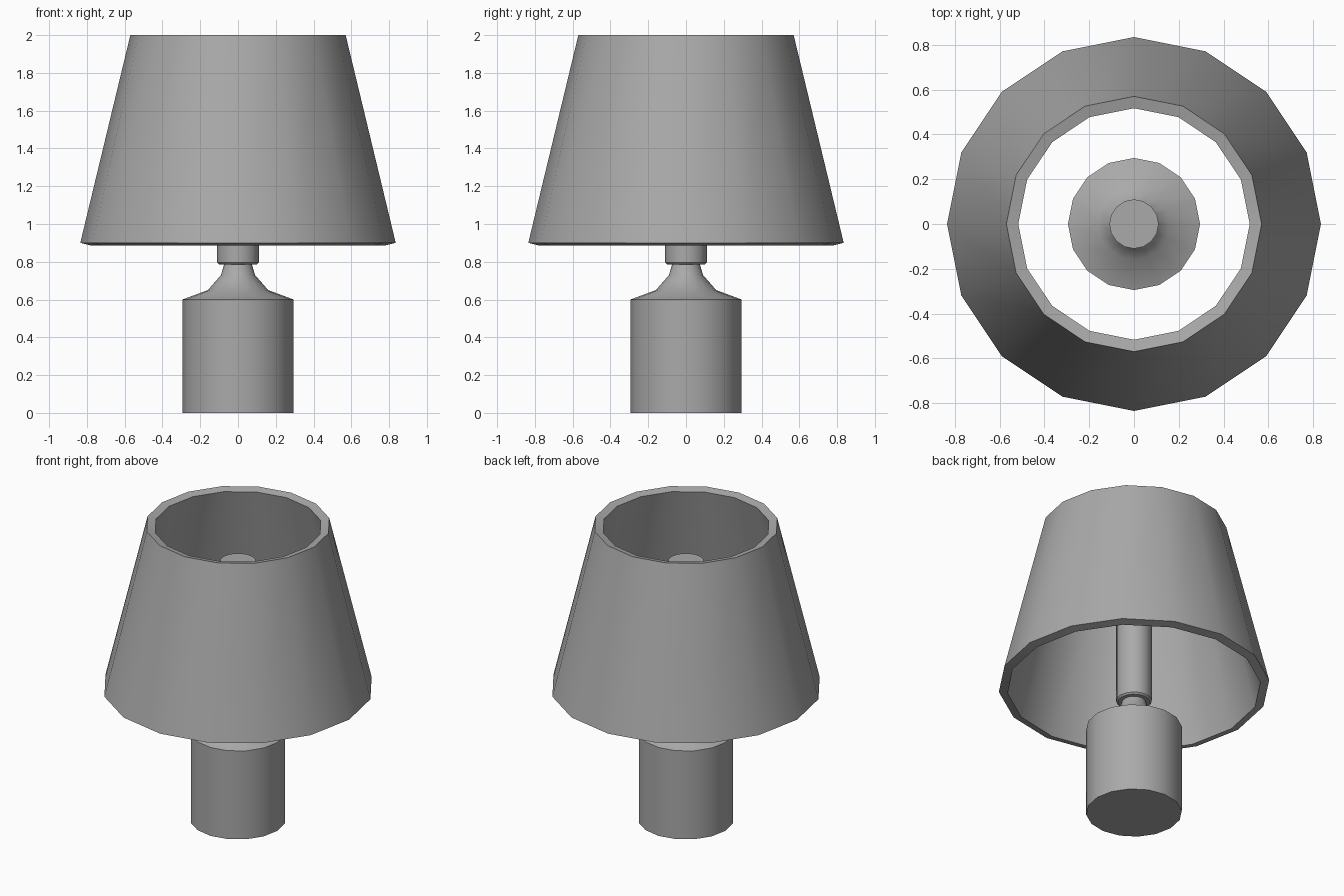
import bpy
import bmesh
import math

cube = bpy.data.objects.get("Cube")
if cube:
    bpy.data.objects.remove(cube)

# One plain grey for the whole lamp
grey = bpy.data.materials.new("grey")
grey.use_nodes = True
colour = (0.4, 0.4, 0.4, 1)
grey.diffuse_color = colour
grey.node_tree.nodes["Principled BSDF"].inputs["Base Color"].default_value = colour

SIDES = 16


def lathe(name, profile, closed=False):
    """Turn a (radius, height) profile around z, capping open ends."""
    bm = bmesh.new()
    rings = []
    for r, z in profile:
        rings.append([bm.verts.new((r * math.cos(a), r * math.sin(a), z))
                      for a in (math.tau * i / SIDES for i in range(SIDES))])
    pairs = list(zip(rings, rings[1:]))
    if closed:
        pairs.append((rings[-1], rings[0]))
    else:
        bm.faces.new(rings[0])
        bm.faces.new(rings[-1])
    for low, high in pairs:
        for i in range(SIDES):
            j = (i + 1) % SIDES
            bm.faces.new((low[i], low[j], high[j], high[i]))
    bmesh.ops.recalc_face_normals(bm, faces=bm.faces)
    mesh = bpy.data.meshes.new(name)
    bm.to_mesh(mesh)
    bm.free()
    mesh.materials.append(grey)
    obj = bpy.data.objects.new(name, mesh)
    bpy.context.collection.objects.link(obj)
    bpy.ops.object.select_all(action="DESELECT")
    obj.select_set(True)
    bpy.context.view_layer.objects.active = obj
    bpy.ops.object.shade_smooth_by_angle(angle=math.radians(30))
    return obj


# Cylindrical base with a concave neck
lathe("base", [(0.295, 0), (0.295, 0.6), (0.16, 0.65), (0.09, 0.73), (0.07, 0.8)])

# Stem rising inside the shade, with a small chamfer underneath
lathe("stem", [(0.1, 0.785), (0.11, 0.795), (0.11, 1.755)])

# Tapered shade, open at both ends, with rims square to the wall
lathe("shade", [(0.835, 0.9), (0.57, 2.0), (0.517, 1.987), (0.781, 0.887)], closed=True)
